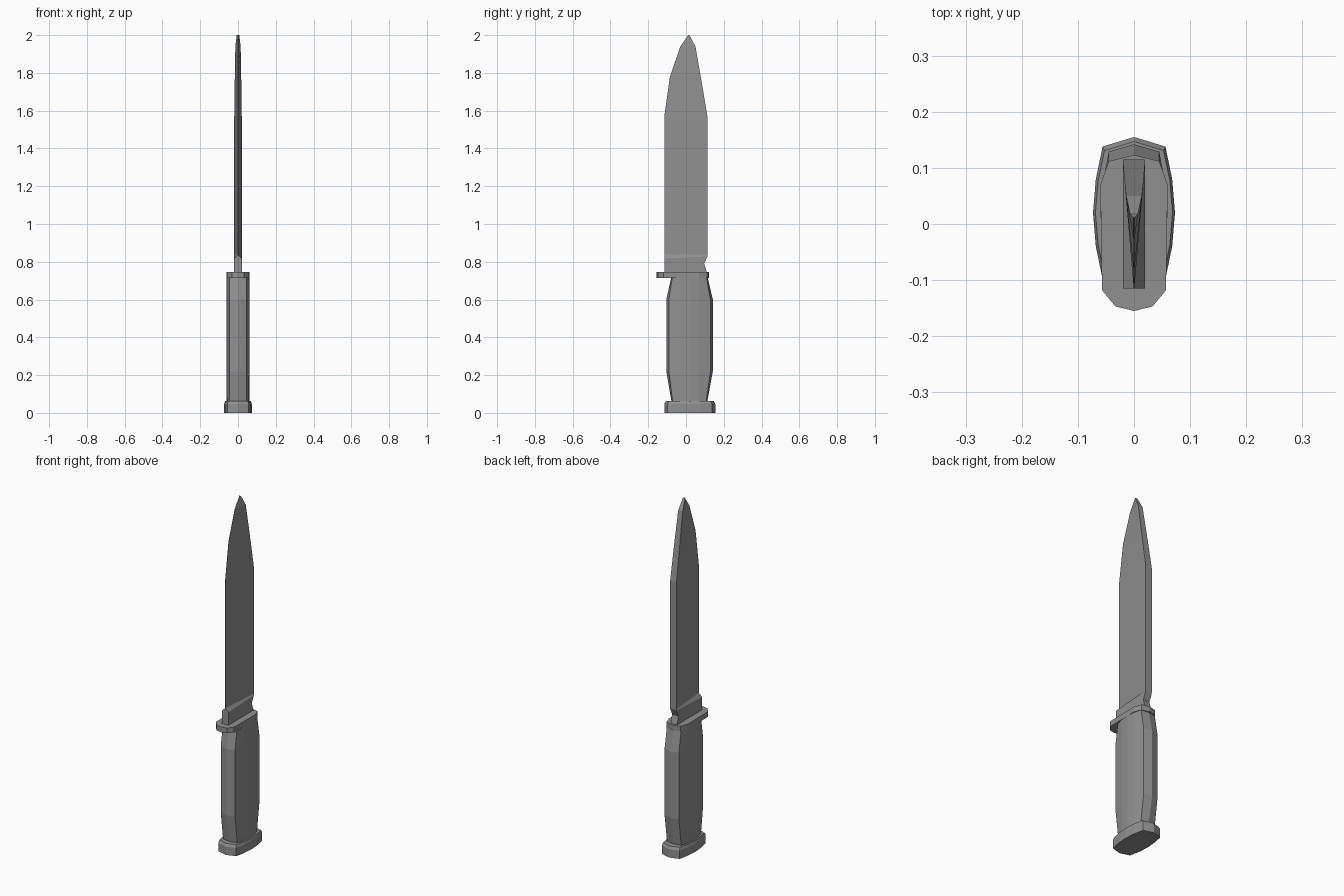
import bpy, bmesh

if "Cube" in bpy.data.objects:
    bpy.data.objects.remove(bpy.data.objects["Cube"])

dark = bpy.data.materials.new("dark_steel")
dark.diffuse_color = (0.28, 0.28, 0.28, 1)
dark.use_nodes = True
dark.node_tree.nodes["Principled BSDF"].inputs["Base Color"].default_value = dark.diffuse_color


def loft(name, rings):
    """Skin a list of equal-length closed rings and cap both ends."""
    bm = bmesh.new()
    rows = [[bm.verts.new(p) for p in ring] for ring in rings]
    n = len(rows[0])
    for a, b in zip(rows, rows[1:]):
        for i in range(n):
            j = (i + 1) % n
            bm.faces.new((a[i], a[j], b[j], b[i]))
    bm.faces.new(rows[0][::-1])
    bm.faces.new(rows[-1])
    bmesh.ops.remove_doubles(bm, verts=bm.verts, dist=1e-5)
    bmesh.ops.recalc_face_normals(bm, faces=bm.faces)
    mesh = bpy.data.meshes.new(name)
    bm.to_mesh(mesh)
    bm.free()
    mesh.materials.append(dark)
    obj = bpy.data.objects.new(name, mesh)
    bpy.context.collection.objects.link(obj)
    return obj


def mirrored(half, z, scale=1.0, yc=0.02):
    """Full outline from its +x half, whose end points lie on x = 0."""
    full = half + [(-x, y) for x, y in half[-2:0:-1]]
    return [(x * scale, yc + (y - yc) * scale, z) for x, y in full]


# pommel with a chamfered top rim
pommel = [(0, -0.115), (0.056, -0.098), (0.068, -0.04), (0.073, 0.02),
          (0.068, 0.08), (0.056, 0.138), (0, 0.155)]
loft("pommel", [mirrored(pommel, 0), mirrored(pommel, 0.047),
                mirrored(pommel, 0.062, 0.94)])


# faceted grip, swelling in the middle
def grip_ring(z, y0, y1, inset):
    return mirrored([(0, y0), (0.045, y0 + inset), (0.056, -0.03), (0.06, 0.02),
                     (0.056, 0.07), (0.045, y1 - inset), (0, y1)], z)


loft("grip", [grip_ring(0.055, -0.076, 0.112, 0.006),
              grip_ring(0.22, -0.104, 0.142, 0.013),
              grip_ring(0.6, -0.104, 0.142, 0.013),
              grip_ring(0.72, -0.078, 0.114, 0.006)])

# cross guard
guard = [(0, -0.155), (0.033, -0.147), (0.057, -0.118), (0.06, 0.07),
         (0.045, 0.112), (0, 0.123)]
loft("guard", [mirrored(guard, 0.715), mirrored(guard, 0.745)])

# blade: (edge y, edge z, edge half width, spine y, spine z, spine half width)
sections = [(-0.115, 0.74, 0.02, 0.112, 0.74, 0.02),
            (-0.115, 0.79, 0.02, 0.096, 0.79, 0.02),
            (-0.115, 0.818, 0.02, 0.114, 0.828, 0.02),
            (-0.115, 0.838, 0.0005, 0.115, 0.838, 0.02),
            (-0.115, 1.57, 0.0005, 0.115, 1.56, 0.02),
            (-0.085, 1.78, 0.0005, 0.078, 1.78, 0.017),
            (-0.03, 1.94, 0.0005, 0.05, 1.94, 0.014),
            (0.012, 2.0, 0.0005, 0.018, 2.0, 0.007)]
loft("blade", [[(-e, ye, ze), (e, ye, ze), (w, ys, zs), (-w, ys, zs)]
               for ye, ze, e, ys, zs, w in sections])
